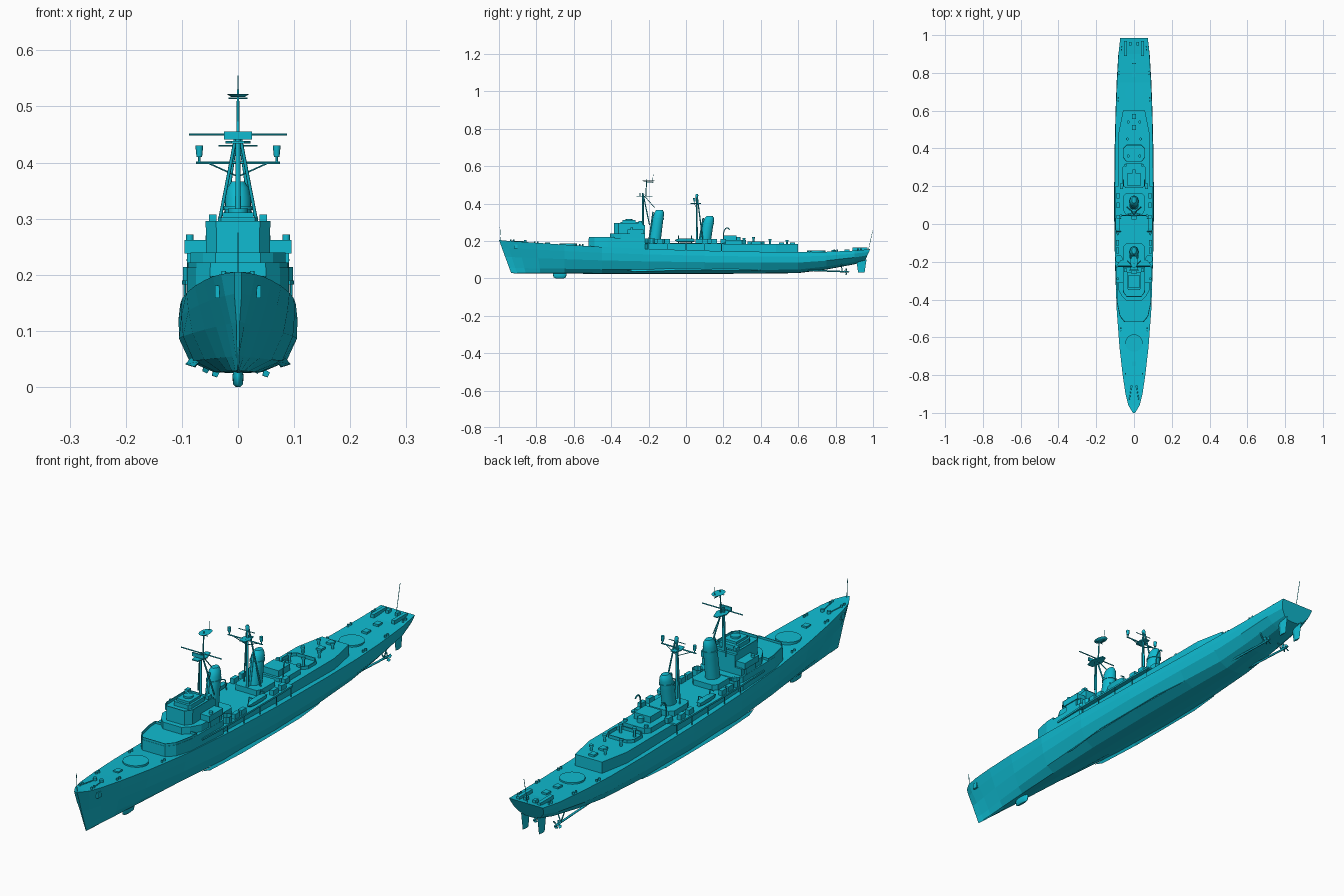
import bpy, bmesh, math
from mathutils import Vector

paint = bpy.data.materials.new("teal_paint")
paint.diffuse_color = (0.005, 0.5, 0.64, 1)
SIDES = ((-1, "left"), (1, "right"))


def add_mesh(name, verts, faces, smooth=False):
    me = bpy.data.meshes.new(name)
    me.from_pydata(verts, [], faces)
    bm = bmesh.new()
    bm.from_mesh(me)
    bmesh.ops.remove_doubles(bm, verts=bm.verts, dist=1e-6)
    bmesh.ops.recalc_face_normals(bm, faces=bm.faces)
    if smooth:
        for f in bm.faces:
            f.smooth = len(f.verts) == 4
    bm.to_mesh(me)
    bm.free()
    me.materials.append(paint)
    ob = bpy.data.objects.new(name, me)
    bpy.context.collection.objects.link(ob)
    return ob


def loft(name, rings, caps=True, smooth=False):
    n = len(rings[0])
    verts = [p for r in rings for p in r]
    faces = [(i * n + j, i * n + (j + 1) % n, (i + 1) * n + (j + 1) % n, (i + 1) * n + j)
             for i in range(len(rings) - 1) for j in range(n)]
    if caps:
        faces += [tuple(range(n)), tuple(range(len(verts) - n, len(verts)))]
    return add_mesh(name, verts, faces, smooth)


def house(name, half, z0, z1):
    """Block from a half plan outline, mirrored across x = 0."""
    plan = half + [(-x, y) for x, y in reversed(half)]
    return loft(name, [[(x, y, z) for x, y in plan] for z in (z0, z1)])


def tub(name, half, z0, z1, wall=0.004):
    """Open-topped screen wall."""
    plan = half + [(-x, y) for x, y in reversed(half)]
    ob = loft(name, [[(x, y, z) for x, y in plan] for z in (z0, z1)], caps=False)
    ob.modifiers.new("wall", 'SOLIDIFY').thickness = wall
    return ob


def box(name, x, y, z, sx, sy, sz):
    ring = [(x + a * sx / 2, y + b * sy / 2) for a, b in ((-1, -1), (1, -1), (1, 1), (-1, 1))]
    return loft(name, [[(u, v, z + k * sz / 2) for u, v in ring] for k in (-1, 1)])


def rod(name, a, b, r, r2=None, n=8):
    a, b = Vector(a), Vector(b)
    q = (b - a).to_track_quat('Z', 'Y')
    r2 = r if r2 is None else r2
    rings = [[p + q @ Vector((k * math.cos(t * math.tau / n), k * math.sin(t * math.tau / n), 0))
              for t in range(n)] for p, k in ((a, r), (b, r2))]
    return loft(name, rings, smooth=n > 6)


def ovals(name, levels, n=20):
    """Stacked ellipses: (y, z, half x, half y)."""
    return loft(name, [[(hx * math.cos(i * math.tau / n), y + hy * math.sin(i * math.tau / n), z)
                        for i in range(n)] for y, z, hx, hy in levels], smooth=True)


# Hull stations: y, deck z, deck half, waterline half, bilge half, keel z
STATIONS = [
    (-1.0, .205, .006, .003, .002, .028), (-.96, .201, .030, .012, .004, .026),
    (-.9, .197, .045, .022, .010, .025), (-.8, .19, .060, .039, .022, .025),
    (-.65, .18, .077, .059, .038, .025), (-.45, .168, .092, .081, .060, .024),
    (-.2, .157, .100, .098, .079, .024), (.1, .148, .103, .105, .086, .024),
    (.4, .142, .100, .101, .080, .025), (.6, .14, .096, .095, .068, .028),
    (.75, .142, .090, .090, .062, .047), (.9, .148, .082, .080, .055, .075),
    (.985, .156, .073, .064, .045, .09)]


def section(y, zd, wd, ww, wb, zk):
    half = [(0, 0), (wb * .5, .02), (wb, .17), (ww, .5), ((ww + wd) / 2 + .002, .78), (wd, 1)]
    out = []
    for x, t in half + [(-x, t) for x, t in reversed(half[1:])]:
        rake = .065 * (1 - t) * max(0, 1 - (y + 1) / .3)
        if y > .95:
            rake -= .03 * (1 - t)
        out.append((x, y + rake, zk + t * (zd - zk)))
    return out


loft("hull", [section(*s) for s in STATIONS])
ovals("sonar_dome", [(-.675, 0, .004, .022), (-.675, .005, .009, .033),
                     (-.675, .02, .01, .036), (-.675, .03, .008, .034)])

# Underwater gear
for s, side in SIDES:
    add_mesh("bilge_keel_" + side,
             [(s * .07, -.32, .045), (s * .084, -.1, .052), (s * .084, .25, .052), (s * .075, .42, .05),
              (s * .078, -.28, .036), (s * .094, -.1, .041), (s * .094, .25, .041), (s * .082, .38, .042)],
             [(0, 1, 5, 4), (1, 2, 6, 5), (2, 3, 7, 6)]).modifiers.new("plate", 'SOLIDIFY').thickness = .002
    rod("shaft_" + side, (s * .042, .6, .045), (s * .045, .865, .035), .004)
    rod("shaft_strut_outer_" + side, (s * .045, .835, .036), (s * .06, .83, .085), .0025, n=6)
    rod("shaft_strut_inner_" + side, (s * .045, .835, .036), (s * .025, .83, .075), .0025, n=6)
    rod("propeller_hub_" + side, (s * .045, .845, .036), (s * .045, .875, .035), .006, .002)
    for k in range(4):
        a = k * math.tau / 4 + .4
        d, e = Vector((math.cos(a), 0, math.sin(a))), Vector((-math.sin(a), 0, math.cos(a)))
        c, ax = Vector((s * .045, .856, .036)), Vector((0, .004, 0))
        add_mesh(f"propeller_blade_{side}_{k}",
                 [c + d * .004, c + d * .014 + e * .007 + ax, c + d * .02, c + d * .014 - e * .007 - ax],
                 [(0, 1, 2, 3)]).modifiers.new("plate", 'SOLIDIFY').thickness = .0015
    loft("rudder_" + side, [[(s * .035 + w, y, z) for w, y in
                             ((0, y0), (.004, y0 + .015), (0, y1), (-.004, y0 + .015))]
                            for z, y0, y1 in ((.032, .92, .955), (.1, .91, .965))])

# Gun rings on the deck
ovals("forward_gun_ring", [(-.63, .165, .046, .046), (-.63, .187, .046, .046)], 28)
ovals("aft_gun_ring", [(.7, .13, .046, .046), (.7, .148, .046, .046)], 28)

# Long deckhouse and the wide midships deck
house("long_deckhouse", [(.058, .6), (.082, .48), (.082, -.25), (.06, -.3)], .12, .184)
house("midships_deck", [(.098, .2), (.1, .1), (.1, -.2), (.094, -.35)], .183, .19)
for s, side in SIDES:
    for i, y in enumerate((-.2, -.1, 0, .1, .19)):
        rod(f"deck_post_{side}_{i}", (s * .095, y, .14), (s * .095, y, .185), .002, n=6)

# Bridge, tier by tier
house("bridge_base", [(.05, -.52), (.075, -.49), (.09, -.42), (.092, -.22), (.07, -.19)], .14, .213)
tub("base_screen", [(.049, -.519), (.074, -.489), (.089, -.42), (.09, -.38)], .21, .222, .003)
house("bridge_lower", [(.04, -.405), (.062, -.385), (.085, -.345), (.085, -.22)], .2, .24)
house("bridge_upper", [(.038, -.385), (.057, -.36), (.057, -.22)], .235, .286)
tub("bridge_screen", [(.039, -.386), (.058, -.361), (.058, -.23)], .284, .296)
house("bridge_top", [(.03, -.35), (.036, -.34), (.036, -.255)], .28, .302)
box("director", 0, -.305, .305, .056, .07, .012)
rod("director_pedestal", (0, -.305, .29), (0, -.305, .318), .018, n=12)
for s, side in SIDES:
    box("bridge_wing_" + side, s * .073, -.27, .25, .044, .085, .024)
    box("wing_support_" + side, s * .085, -.27, .225, .012, .06, .03)
    box("signal_locker_" + side, s * .045, -.245, .3, .014, .02, .014)
    rod("search_lamp_" + side, (s * .086, -.29, .26), (s * .086, -.29, .272), .007)

# Funnels, raked aft with rounded caps
for name, y, base, top in (("forward", -.168, .185, .366), ("aft", .1, .185, .332)):
    h = top - base
    house(name + "_funnel_base", [(.045, y - .05), (.055, y - .03), (.055, y + .05), (.04, y + .065)],
          .18, base + .026)
    ovals(name + "_funnel", [(y, base, .025, .031), (y + .015, base + .6 * h, .024, .029),
                             (y + .022, base + .84 * h, .023, .028), (y + .025, base + .94 * h, .019, .024),
                             (y + .027, top, .012, .017)])
    ovals(name + "_funnel_band", [(y + .0185, base + .72 * h, .026, .031),
                                  (y + .0195, base + .76 * h, .026, .031)])
    rod(name + "_steam_pipe", (0, y - .032, base), (0, y - .008, top - .01), .004)

# Forward mast
rod("forward_mast", (0, -.23, .2), (0, -.23, .455), .006, .004)
rod("forward_topmast", (0, -.215, .44), (0, -.21, .53), .003, .002)
rod("forward_mast_whip", (0, -.18, .51), (0, -.175, .555), .001, n=6)
rod("forward_yard", (-.087, -.225, .45), (.087, -.225, .45), .0022, n=6)
rod("topmast_yard", (-.017, -.21, .515), (.017, -.21, .515), .0015, n=6)
rod("radar_arm", (0, -.21, .51), (0, -.175, .512), .0015, n=6)
ovals("upper_radar", [(-.2, .517, .012, .024), (-.2, .522, .02, .032)])
house("radar_platform", [(.012, -.265), (.022, -.22), (.008, -.18)], .434, .438)
box("lower_radar", 0, -.245, .448, .05, .006, .014)
rod("mast_brace", (0, -.165, .375), (0, -.222, .44), .002, n=6)

# Aft mast with hanging lantern-shaped aerials
rod("aft_mast", (0, .058, .185), (0, .058, .45), .0055, .0035)
rod("aft_yard", (-.075, .045, .4), (.075, .045, .4), .0025, n=6)
rod("aft_upper_yard", (-.035, .055, .43), (.035, .055, .43), .0015, n=6)
house("aft_mast_platform", [(.012, .025), (.018, .055), (.01, .08)], .398, .402)
ovals("aft_mast_lamp", [(.058, .43, .006, .006), (.058, .445, .008, .008), (.058, .452, .004, .004)], 12)
for s, side in SIDES:
    rod("forward_mast_leg_" + side, (s * .035, -.195, .285), (s * .004, -.228, .445), .003)
    rod("aft_mast_leg_" + side, (s * .037, .09, .2), (s * .004, .06, .44), .003)
    rod("yard_brace_" + side, (s * .055, .045, .4), (0, .056, .375), .0015, n=6)
    rod("aerial_post_" + side, (s * .069, .045, .4), (s * .069, .045, .412), .002, n=6)
    rod("aerial_" + side, (s * .069, .045, .41), (s * .069, .045, .43), .005, .007)

# Aft weapon house and tubs
house("aft_house", [(.045, .19), (.06, .21), (.06, .3), (.045, .32)], .18, .204)
box("aft_control_box", 0, .235, .213, .07, .07, .03)
tub("aft_screen", [(.04, .33), (.058, .35), (.058, .4), (.04, .42)], .18, .196)
rod("capstan_tower", (0, .28, .2), (0, .28, .222), .012, n=12)
for s, side in SIDES:
    # Curved boat crane
    arc = [(s * .055, .2 + .02 * (1 - math.cos(t)), .235 + .035 * math.sin(t)) for t in (0, .6, 1.2, 1.8, 2.3)]
    arc.insert(0, (s * .055, .2, .18))
    for i in range(len(arc) - 1):
        rod(f"boat_crane_{side}_{i}", arc[i], arc[i + 1], .003, n=6)
    # Ship's boat on davits
    loft("boat_" + side, [[(s * .086 + u * w, y, .203 + v * w) for u, v in
                           ((-1, .9), (-.6, -.6), (0, -1), (.6, -.6), (1, .9))]
                          for y, w in ((-.06, .002), (-.045, .009), (-.02, .012), (.02, .012), (.045, .009))])
    for i, y in enumerate((-.04, .03)):
        rod(f"davit_{side}_{i}", (s * .07, y, .185), (s * .076, y, .228), .002, n=6)
        rod(f"davit_arm_{side}_{i}", (s * .076, y, .228), (s * .092, y, .226), .002, n=6)
    # Life rafts, lockers and tubs along the sides
    for i, (x, y) in enumerate(((.088, -.14), (.088, -.1), (.085, .1), (.085, .15), (.065, .2))):
        box(f"raft_{side}_{i}", s * x, y, .2, .016, .03, .02)
    ob = tub("side_tub_" + side, [(.011, -.018), (.018, -.008), (.018, .008), (.011, .018)], 0, .026, .002)
    ob.location = (s * .08, -.185, .188)
    for i, (x, y, h) in enumerate(((.03, .36, .03), (.045, .31, .025), (.035, .45, .02), (.03, .54, .016))):
        rod(f"vent_{side}_{i}", (s * x, y, .18), (s * x, y, .184 + h), .005)
        rod(f"vent_cap_{side}_{i}", (s * x, y, .182 + h), (s * x, y, .19 + h), .008)
    # Mooring bitts, with the deck height at each
    for i, (x, y, z) in enumerate(((.025, -.93, .197), (.045, -.8, .188), (.07, -.56, .173),
                                   (.083, .66, .14), (.08, .8, .143), (.066, .93, .15))):
        for d in (-.008, .008):
            rod(f"bitt_{side}_{i}_{'a' if d < 0 else 'b'}", (s * x, y + d, z - .005), (s * x, y + d, z + .01), .004)
    # Anchor gear at the bow, racks at the stern
    rod("anchor_windlass_" + side, (s * .014, -.86, .19), (s * .014, -.86, .205), .007, n=10)
    rod("anchor_chain_" + side, (s * .014, -.86, .196), (s * .024, -.93, .2), .002, n=6)
    box("anchor_" + side, s * .037, -.91, .17, .008, .02, .022)
    box("stern_rack_" + side, s * .045, .93, .157, .014, .08, .014)
    box("stern_locker_" + side, s * .02, .955, .158, .012, .018, .014)

# Deck hatches and flagstaffs
for i, (y, z) in enumerate(((-.74, .186), (.51, .186), (.57, .186), (.79, .145), (.86, .148))):
    box(f"hatch_{i}", 0, y, z, .022, .026, .012)
rod("bow_staff", (0, -.99, .2), (0, -.995, .275), .0012, n=6)
rod("stern_staff", (0, .975, .15), (0, .998, .255), .0012, n=6)
